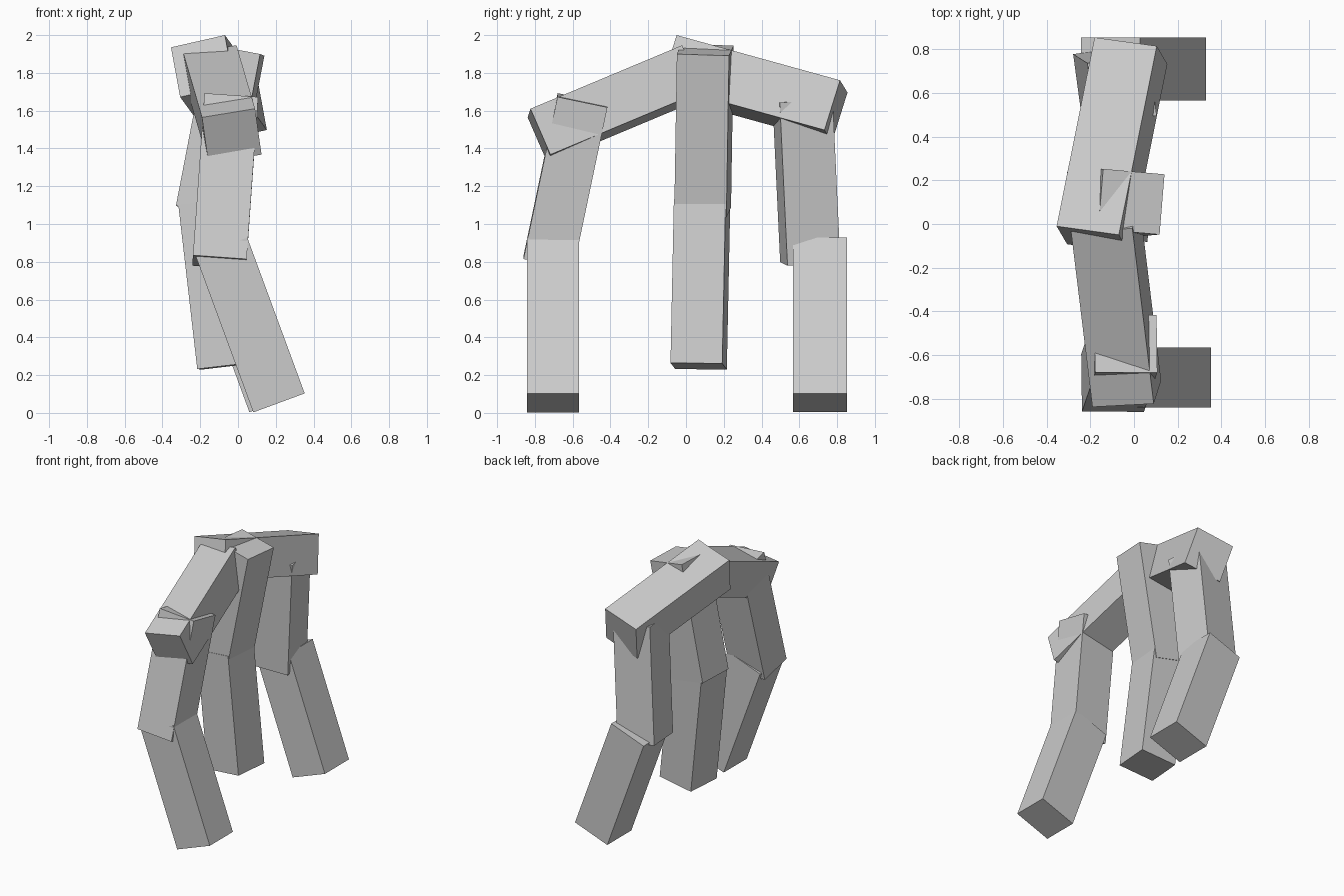
import bpy
import bmesh
from mathutils import Vector, Matrix

if "Cube" in bpy.data.objects:
    bpy.data.objects.remove(bpy.data.objects["Cube"])

grey = bpy.data.materials.new("plain grey")
grey.diffuse_color = (0.6, 0.6, 0.6, 1)
grey.use_nodes = True
grey.node_tree.nodes["Principled BSDF"].inputs["Base Color"].default_value = grey.diffuse_color


def limb(name, start, end, side, width=0.28, depth=0.28):
    """Square bar running from start to end; side is the direction of its width."""
    a, b = Vector(start), Vector(end)
    axis = (b - a).normalized()
    w = Vector(side)
    w = (w - axis * w.dot(axis)).normalized()
    d = axis.cross(w)
    rot = Matrix((w, d, axis)).transposed().to_4x4()
    size = Matrix.Diagonal((width, depth, (b - a).length, 1))
    bm = bmesh.new()
    bmesh.ops.create_cube(bm, size=1, matrix=Matrix.Translation((a + b) / 2) @ rot @ size)
    mesh = bpy.data.meshes.new(name)
    bm.to_mesh(mesh)
    bm.free()
    mesh.materials.append(grey)
    obj = bpy.data.objects.new(name, mesh)
    bpy.context.collection.objects.link(obj)
    return obj


# Sloping arms that meet at the top
limb("front_arm", (-0.131, 0.025, 1.802), (-0.033, -0.778, 1.466), (0.984, 0.05, 0.16), 0.285, 0.267)
limb("back_arm", (-0.188, -0.071, 1.836), (-0.014, 0.794, 1.597), (0.966, -0.136, 0.22), 0.295, 0.28)

# Front leg
limb("front_upper_leg", (-0.098, -0.728, 0.797), (-0.037, -0.548, 1.655), (1, 0, -0.06), 0.285, 0.27)
limb("front_lower_leg", (0.217, -0.703, 0.053), (-0.087, -0.703, 0.878), (1, 0, 0.35), 0.29, 0.275)

# Middle leg
limb("middle_upper_leg", (-0.177, 0.088, 1.065), (-0.012, 0.102, 1.922), (1, -0.088, -0.19), 0.287, 0.277)
limb("middle_lower_leg", (-0.065, 0.067, 0.247), (-0.165, 0.085, 1.115), (1, -0.088, 0.11), 0.28, 0.275)

# Back leg
limb("back_upper_leg", (-0.12, 0.658, 0.797), (-0.055, 0.617, 1.66), (1, 0.14, -0.07), 0.283, 0.283)
limb("back_lower_leg", (0.195, 0.71, 0.053), (-0.108, 0.71, 0.88), (1, 0, 0.35), 0.287, 0.287)
